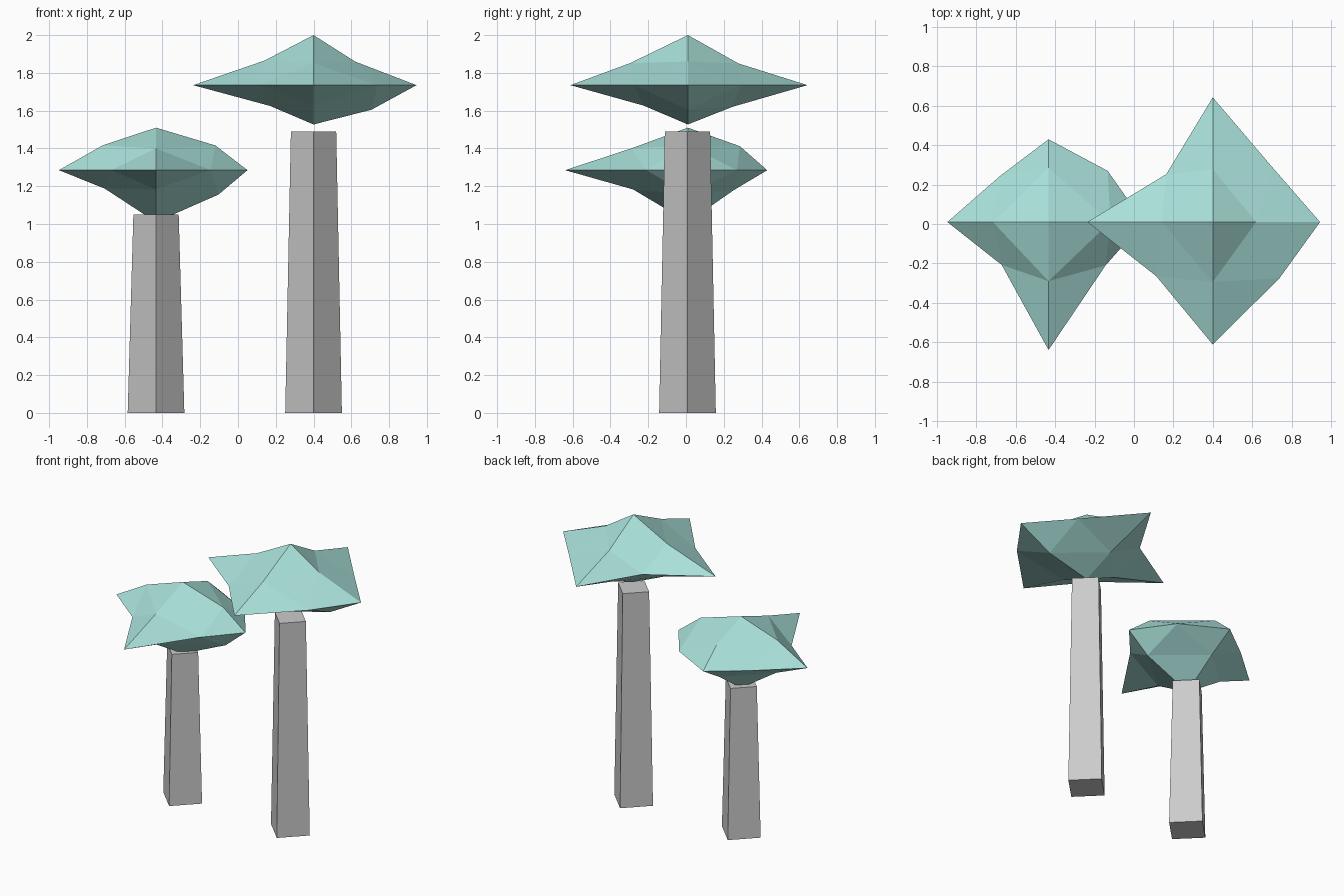
import bpy, bmesh
from math import pi
from mathutils import Matrix

if "Cube" in bpy.data.objects:
    bpy.data.objects.remove(bpy.data.objects["Cube"])

leaf_mat = bpy.data.materials.new("leaf_teal")
leaf_mat.diffuse_color = (0.40, 0.75, 0.70, 1)
leaf_mat.use_nodes = True
leaf_mat.node_tree.nodes["Principled BSDF"].inputs["Base Color"].default_value = leaf_mat.diffuse_color


def finish(bm, name, mat=None):
    bmesh.ops.recalc_face_normals(bm, faces=bm.faces)
    mesh = bpy.data.meshes.new(name)
    bm.to_mesh(mesh)
    bm.free()
    obj = bpy.data.objects.new(name, mesh)
    bpy.context.collection.objects.link(obj)
    if mat:
        mesh.materials.append(mat)
    return obj


# Tapered four-sided trunk with its corners on the axes
def trunk(name, x, y, height):
    bm = bmesh.new()
    bmesh.ops.create_cone(bm, cap_ends=True, segments=4, radius1=0.15, radius2=0.12,
                          depth=height, matrix=Matrix.Translation((x, y, height / 2)))
    return finish(bm, name)


# Foliage: an octahedron split once, its tips and edge midpoints pushed in or out
def foliage(name, centre, tips, equator, upper, lower):
    cx, cy, cz = centre
    pts = {(1, 0, 0): (tips[0], 0, 0), (-1, 0, 0): (-tips[1], 0, 0),
           (0, 1, 0): (0, tips[2], 0), (0, -1, 0): (0, -tips[3], 0),
           (0, 0, 1): (0, 0, tips[4]), (0, 0, -1): (0, 0, -tips[5])}
    for (sx, sy), (px, py) in zip(((1, 1), (-1, 1), (-1, -1), (1, -1)), equator):
        pts[(sx, sy, 0)] = (sx * px, sy * py, 0)
    for sz, row in ((1, upper), (-1, lower)):
        for (dx, dy), (r, h) in zip(((1, 0), (-1, 0), (0, 1), (0, -1)), row):
            pts[(dx, dy, sz)] = (dx * r, dy * r, sz * h)
    bm = bmesh.new()
    v = {k: bm.verts.new((cx + p[0], cy + p[1], cz + p[2])) for k, p in pts.items()}
    for sx in (1, -1):
        for sy in (1, -1):
            for sz in (1, -1):
                a, b, c = (sx, 0, 0), (0, sy, 0), (0, 0, sz)
                ab, bc, ca = (sx, sy, 0), (0, sy, sz), (sx, 0, sz)
                for tri in ((a, ab, ca), (ab, b, bc), (ca, bc, c), (ab, bc, ca)):
                    bm.faces.new([v[k] for k in tri])
    return finish(bm, name, leaf_mat)


# Short tree
trunk("short_trunk", -0.434, 0.008, 1.05)
foliage("short_foliage", (-0.434, 0.01, 1.285),
        tips=(0.484, 0.514, 0.42, 0.65, 0.225, 0.275),
        equator=((0.30, 0.26), (0.245, 0.235), (0.238, 0.218), (0.29, 0.22)),
        upper=((0.314, 0.131), (0.283, 0.131), (0.275, 0.127), (0.30, 0.115)),
        lower=((0.331, 0.129), (0.271, 0.098), (0.24, 0.108), (0.29, 0.102)))

# Tall tree
trunk("tall_trunk", 0.40, 0.008, 1.49)
foliage("tall_foliage", (0.40, 0.01, 1.735),
        tips=(0.545, 0.637, 0.633, 0.622, 0.265, 0.208),
        equator=((0.303, 0.278), (0.236, 0.243), (0.287, 0.275), (0.339, 0.285)),
        upper=((0.22, 0.125), (0.26, 0.13), (0.268, 0.115), (0.305, 0.117)),
        lower=((0.307, 0.13), (0.23, 0.11), (0.235, 0.115), (0.235, 0.108)))
